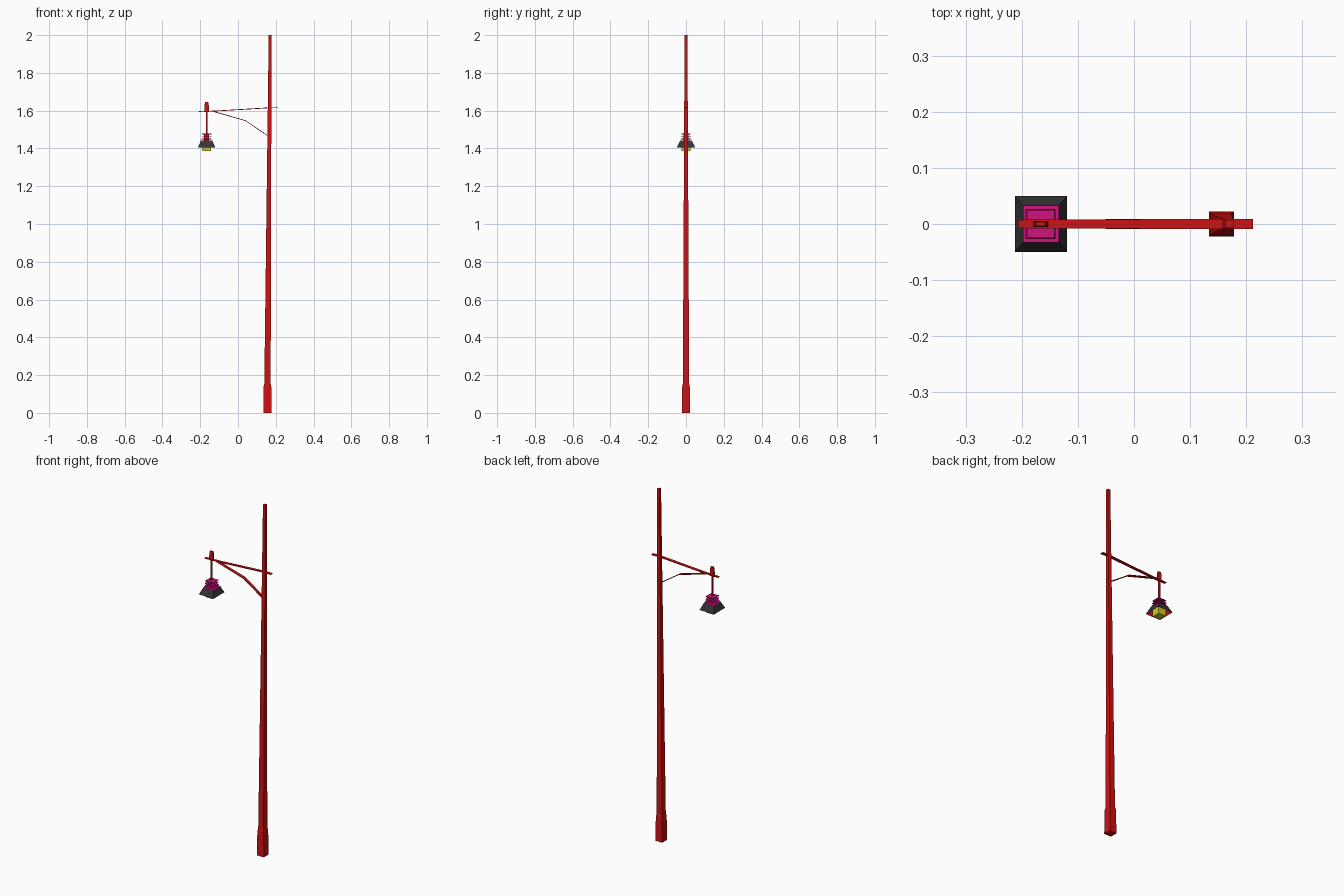
import bpy, bmesh
from mathutils import Vector

if "Cube" in bpy.data.objects:
    bpy.data.objects.remove(bpy.data.objects["Cube"])


def material(name, rgb):
    m = bpy.data.materials.new(name)
    m.diffuse_color = (*rgb, 1)
    m.use_nodes = True
    m.node_tree.nodes["Principled BSDF"].inputs["Base Color"].default_value = m.diffuse_color
    return m


RED = material("red_paint", (0.62, 0.006, 0.006))
PINK = material("pink_metal", (0.62, 0.006, 0.2))
DARK = material("dark_shade", (0.035, 0.035, 0.035))
YELLOW = material("yellow_glass", (0.6, 0.6, 0.01))


def loft(name, rings, mat, caps=(True, True)):
    """Skin a list of four-point rings, optionally closing the ends."""
    bm = bmesh.new()
    loops = [[bm.verts.new(p) for p in ring] for ring in rings]
    for a, b in zip(loops, loops[1:]):
        for i in range(4):
            j = (i + 1) % 4
            bm.faces.new((a[i], a[j], b[j], b[i]))
    if caps[0]:
        bm.faces.new(loops[0][::-1])
    if caps[1]:
        bm.faces.new(loops[-1])
    bmesh.ops.recalc_face_normals(bm, faces=bm.faces)
    me = bpy.data.meshes.new(name)
    bm.to_mesh(me)
    bm.free()
    me.materials.append(mat)
    ob = bpy.data.objects.new(name, me)
    bpy.context.collection.objects.link(ob)
    return ob


def tower(name, sections, mat, caps=(True, True)):
    """Vertical part from sections (z, centre x, half x, half y)."""
    rings = [[(c - hx, -hy, z), (c + hx, -hy, z), (c + hx, hy, z), (c - hx, hy, z)]
             for z, c, hx, hy in sections]
    return loft(name, rings, mat, caps)


def strip(name, path, mat, t=0.002):
    """Flat bar following (x, z, half width) points."""
    rings = [[(x, -w, z - t), (x, w, z - t), (x, w, z + t), (x, -w, z + t)]
             for x, z, w in path]
    return loft(name, rings, mat)


# Tapered pole with thicker foot
tower("pole", [(0, 0.156, 0.022, 0.022), (0.14, 0.156, 0.020, 0.020),
               (0.155, 0.156, 0.0168, 0.0168), (2, 0.170, 0.0075, 0.0075)], RED)

# Cross arm and bent brace
strip("arm", [(-0.207, 1.596, 0.0075), (-0.12, 1.598, 0.008),
              (0.16, 1.615, 0.009), (0.2125, 1.615, 0.009)], RED)
strip("brace", [(-0.13, 1.596, 0.008), (0.04, 1.547, 0.009), (0.16, 1.466, 0.009)], RED)

# Hanger rod with tapered cap
LX = -0.166
tower("hanger_rod", [(1.43, LX, 0.004, 0.004), (1.60, LX, 0.004, 0.004)], RED)
tower("hanger_cap", [(1.592, LX, 0.013, 0.005), (1.632, LX, 0.011, 0.005),
                     (1.645, LX, 0.008, 0.004)], RED)

# Stacked vent plates and core above the shade
tower("vent_core", [(1.438, LX, 0.013, 0.013), (1.476, LX, 0.013, 0.013)], RED)
for i, (z, h) in enumerate([(1.477, 0.0245), (1.463, 0.0255), (1.450, 0.027)]):
    tower(f"vent_plate_{i + 1}", [(z - 0.0025, LX, h, h), (z + 0.0015, LX, h, h)], PINK)
tower("vent_base", [(1.436, LX, 0.032, 0.033), (1.441, LX, 0.032, 0.033)], PINK)

# Flared shade, dark outside and red inside, open below
tower("shade", [(1.404, LX, 0.0465, 0.0495), (1.438, LX, 0.032, 0.033)], DARK, (False, True))
tower("shade_lining", [(1.404, LX, 0.0455, 0.0485), (1.436, LX, 0.0315, 0.0325)],
      RED, (False, True))

# Glowing lamp box
tower("lamp_glass", [(1.386, LX, 0.023, 0.023), (1.435, LX, 0.025, 0.025)], YELLOW)
